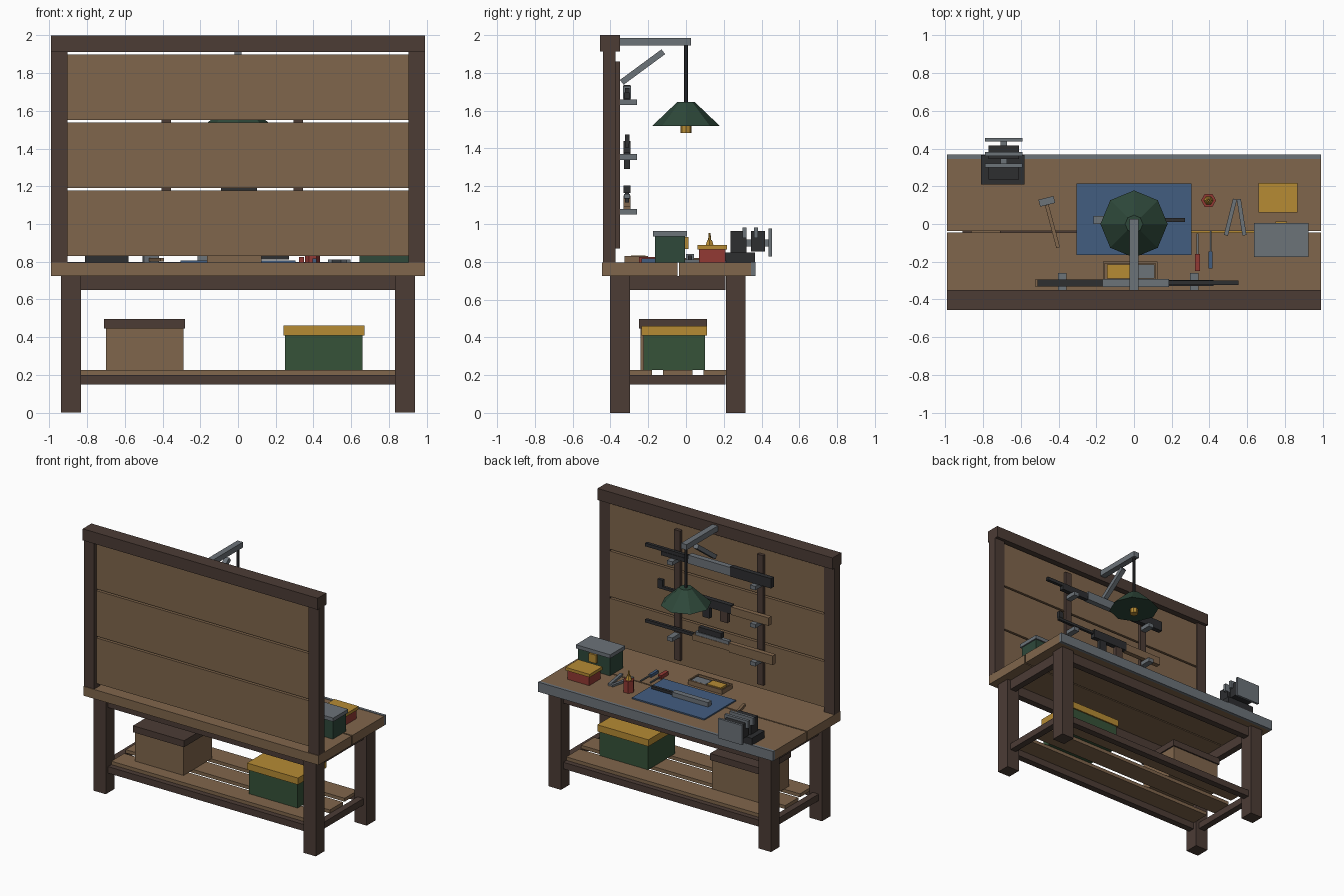
import bpy
from math import atan2, hypot, pi
from mathutils import Vector

cube = bpy.data.objects.get("Cube")
if cube:
    bpy.data.objects.remove(cube)


def material(name, rgb):
    lin = [(c / 255 / 12.92) if c < 11 else ((c / 255 + 0.055) / 1.055) ** 2.4 for c in rgb]
    m = bpy.data.materials.new(name)
    m.use_nodes = True
    m.diffuse_color = (*lin, 1)
    m.node_tree.nodes["Principled BSDF"].inputs["Base Color"].default_value = (*lin, 1)
    return m


WOOD = material("oak wood", (128, 102, 76))
DARK = material("dark wood", (76, 60, 53))
STEEL = material("steel", (108, 115, 121))
BLACK = material("black metal", (45, 46, 48))
GREEN = material("box green", (54, 82, 56))
PINE = material("enamel green", (46, 72, 58))
GOLD = material("ochre", (182, 139, 52))
RED = material("red", (146, 58, 52))
BLUE = material("blue mat", (66, 93, 128))


def finish(name, mat):
    ob = bpy.context.object
    ob.name = name
    ob.data.materials.append(mat)
    return ob


def box(name, mat, x, y, z):
    """Box from (low, high) ranges on each axis."""
    bpy.ops.mesh.primitive_cube_add(size=1, location=[sum(r) / 2 for r in (x, y, z)])
    ob = finish(name, mat)
    ob.scale = [r[1] - r[0] for r in (x, y, z)]
    return ob


def mid(c, w):
    return (c - w / 2, c + w / 2)


def bar(name, mat, a, b, w, z):
    """Flat bar lying on the bench from point a to point b."""
    ob = box(name, mat, (0, hypot(b[0] - a[0], b[1] - a[1])), mid(0, w), z)
    ob.location.x, ob.location.y = (a[0] + b[0]) / 2, (a[1] + b[1]) / 2
    ob.rotation_euler.z = atan2(b[1] - a[1], b[0] - a[0])
    return ob


def cone(name, mat, x, y, z, r1, r2, sides, turn=0):
    bpy.ops.mesh.primitive_cone_add(vertices=sides, radius1=r1, radius2=r2, depth=z[1] - z[0],
                                    location=(x, y, sum(z) / 2), rotation=(0, 0, turn))
    return finish(name, mat)


# Bench frame
for x in (-0.885, 0.885):
    for y in (-0.35, 0.263):
        box("leg", DARK, mid(x, 0.105), mid(y, 0.105), (0, 0.725))
    box("side_apron", DARK, mid(x, 0.05), (-0.3, 0.21), (0.65, 0.725))
    box("side_stretcher", DARK, mid(x, 0.05), (-0.3, 0.21), (0.15, 0.2))
for y in (-0.35, 0.263):
    box("long_apron", DARK, (-0.835, 0.835), mid(y, 0.05), (0.65, 0.725))
    box("long_stretcher", DARK, (-0.835, 0.835), mid(y, 0.05), (0.15, 0.2))

# Bench top and lower shelf
TOP = 0.796
box("top_plank", WOOD, (-0.99, 0.99), (-0.445, -0.046), (0.725, TOP))
box("top_plank", WOOD, (-0.99, 0.99), (-0.037, 0.345), (0.725, TOP))
box("edge_strip", STEEL, (-0.99, 0.99), (0.345, 0.367), (0.725, 0.799))
for y in ((-0.335, -0.18), (-0.123, 0.035), (0.092, 0.25)):
    box("shelf_plank", WOOD, (-0.86, 0.86) if y[0] == -0.123 else (-0.834, 0.834), y, (0.2, 0.226))

# Wall panel
for x in (-0.947, 0.947):
    box("post", DARK, mid(x, 0.087), (-0.44, -0.373), (TOP, 1.915))
box("head_beam", DARK, (-0.99, 0.99), (-0.455, -0.35), (1.912, 2))
for i in range(3):
    z = 0.83 + 0.36 * i
    box("wall_plank", WOOD, (-0.905, 0.905), (-0.415, -0.375), (z, z + 0.347))
for x in (-0.38, 0.32):
    box("rack_batten", DARK, mid(x, 0.05), (-0.375, -0.35), (0.87, 1.86))
    for z in (1.065, 1.355, 1.645):
        box("rack_hook", STEEL, mid(x, 0.045), (-0.35, -0.26), mid(z, 0.03))

# Storage boxes on the shelf
box("crate_body", WOOD, (-0.7, -0.29), (-0.24, 0.1), (0.226, 0.447))
box("crate_lid", DARK, (-0.71, -0.28), (-0.25, 0.11), (0.447, 0.497))
box("chest_body", GREEN, (0.25, 0.66), (-0.225, 0.1), (0.226, 0.41))
box("chest_lid", GOLD, (0.24, 0.67), (-0.235, 0.11), (0.41, 0.461))

# Toolbox and small box on the bench
box("toolbox_body", PINE, (0.645, 0.915), (-0.165, -0.005), (TOP, 0.935))
box("toolbox_lid", STEEL, (0.635, 0.925), (-0.175, 0.005), (0.935, 0.963))
box("toolbox_latch", GOLD, (0.75, 0.81), (-0.005, 0.014), (0.868, 0.932))
box("parts_box_body", RED, (0.67, 0.855), (0.07, 0.208), (TOP, 0.865))
box("parts_box_lid", GOLD, (0.66, 0.865), (0.062, 0.217), (0.865, 0.888))

# Oil can
cone("can_body", RED, 0.395, 0.125, (TOP, 0.885), 0.04, 0.04, 6, pi / 6)
cone("can_neck", GOLD, 0.395, 0.125, (0.885, 0.915), 0.025, 0.014, 6, pi / 6)
cone("can_spout", GOLD, 0.395, 0.125, (0.915, 0.952), 0.008, 0.005, 6)

# Mat with a disassembled part
box("mat", BLUE, (-0.305, 0.305), (-0.165, 0.215), (TOP, 0.806))
box("part_housing", STEEL, (-0.215, 0.09), (0, 0.042), (0.806, 0.84))
box("part_tube", BLACK, (0.09, 0.27), (0.01, 0.031), (0.812, 0.832))

# Parts tray
box("tray_floor", WOOD, (-0.165, 0.125), (-0.325, -0.2), (TOP, 0.806))
for y in (-0.32, -0.205):
    box("tray_wall", WOOD, (-0.165, 0.125), mid(y, 0.01), (TOP, 0.83))
for x in (-0.16, 0.12):
    box("tray_end", WOOD, mid(x, 0.01), (-0.325, -0.2), (TOP, 0.83))
box("tray_gold_block", GOLD, (-0.142, -0.025), (-0.29, -0.215), (0.806, 0.834))
box("tray_steel_block", STEEL, (-0.015, 0.108), (-0.29, -0.215), (0.806, 0.828))

# Hand tools
bar("hammer_handle", WOOD, (-0.462, 0.1), (-0.402, -0.125), 0.02, (0.8, 0.82))
bar("hammer_head", STEEL, (-0.502, 0.11), (-0.422, 0.13), 0.038, (TOP, 0.832))
bar("plier_arm", STEEL, (0.535, 0.132), (0.487, -0.06), 0.022, (TOP, 0.812))
bar("plier_arm", STEEL, (0.555, 0.132), (0.585, -0.06), 0.022, (TOP, 0.812))
for x, y, w, mat in ((0.336, -0.16, 0.028, RED), (0.406, -0.145, 0.022, BLUE)):
    box("driver_shaft", STEEL, mid(x, 0.009), (y, y + 0.11), (0.806, 0.815))
    box("driver_handle", mat, mid(x, w), (y - 0.09, y), (TOP, TOP + w))

# Vise
VX = -0.69
box("vise_base", BLACK, mid(VX - 0.005, 0.23), (0.21, 0.365), (TOP, 0.85))
box("vise_fixed_jaw", BLACK, mid(VX, 0.16), (0.235, 0.32), (0.85, 0.963))
box("vise_moving_jaw", BLACK, mid(VX, 0.16), (0.345, 0.417), (0.855, 0.963))
for y in (0.31, 0.37):
    box("vise_jaw_plate", STEEL, mid(VX, 0.2), mid(y, 0.022), (0.925, 0.982))
box("vise_screw", STEEL, mid(VX, 0.036), (0.3, 0.44), mid(0.9, 0.036))
box("vise_front_plate", STEEL, mid(VX, 0.2), (0.437, 0.455), (0.828, 0.977))

# Lamp and its bracket
box("lamp_arm", STEEL, mid(0, 0.046), (-0.35, 0.026), (1.944, 1.986))
a, b = Vector((0, -0.34, 1.75)), Vector((0, -0.12, 1.912))
strut = box("lamp_strut", STEEL, mid(0, 0.036), mid(0, (b - a).length), mid(0, 0.032))
strut.location = (a + b) / 2
strut.rotation_euler.x = atan2(b.z - a.z, b.y - a.y)
cone("lamp_cord", BLACK, 0, 0, (1.64, 1.946), 0.011, 0.011, 8)
cone("lamp_shade", PINE, 0, 0, (1.52, 1.645), 0.178, 0.047, 8)
cone("lamp_bulb", GOLD, 0, 0, (1.482, 1.522), 0.03, 0.03, 8)


# Long display pieces resting on the rack hooks
def rack_piece(name, mat, x, z, depth=0.036):
    box(name, mat, x, mid(-0.312, depth), z)


rack_piece("upper_barrel", BLACK, (0.18, 0.555), (1.695, 1.72), 0.024)
rack_piece("upper_forend", BLACK, (0.18, 0.42), (1.665, 1.695), 0.032)
rack_piece("upper_receiver", STEEL, (-0.165, 0.185), (1.665, 1.73), 0.042)
rack_piece("upper_stock", BLACK, (-0.51, -0.165), (1.66, 1.735))

rack_piece("middle_barrel", BLACK, (0.12, 0.45), (1.405, 1.425), 0.02)
rack_piece("middle_sight", BLACK, (0.41, 0.45), (1.425, 1.475), 0.024)
rack_piece("middle_receiver", BLACK, (-0.175, 0.125), (1.375, 1.44))
rack_piece("middle_magazine", BLACK, (0.01, 0.07), (1.29, 1.375), 0.03)
rack_piece("middle_grip", DARK, (-0.14, -0.08), (1.295, 1.375), 0.03)
rack_piece("middle_stock", WOOD, (-0.49, -0.175), (1.37, 1.43))

rack_piece("lower_barrel", BLACK, (0.15, 0.555), (1.115, 1.138), 0.022)
rack_piece("lower_body", WOOD, (-0.155, 0.15), (1.09, 1.135))
rack_piece("lower_action", STEEL, (-0.15, 0.13), (1.135, 1.16), 0.03)
rack_piece("lower_scope", BLACK, (-0.09, 0.1), (1.165, 1.205), 0.036)
for x in (-0.05, 0.06):
    rack_piece("lower_scope_mount", BLACK, mid(x, 0.02), (1.155, 1.17), 0.02)
rack_piece("lower_stock", WOOD, (-0.525, -0.155), (1.08, 1.15))
